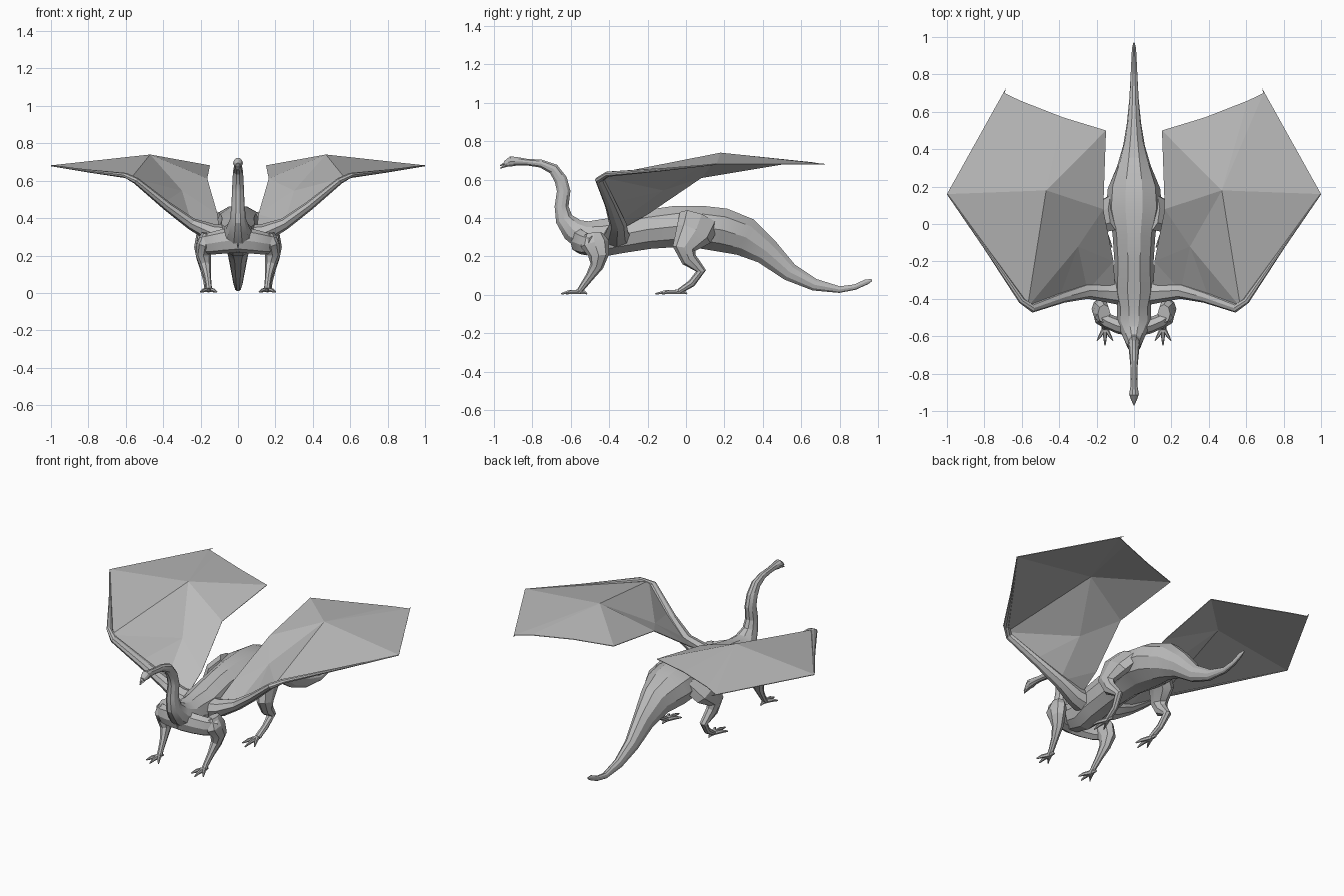
import bpy, bmesh, math
from mathutils import Vector

if "Cube" in bpy.data.objects:
    bpy.data.objects.remove(bpy.data.objects["Cube"])

grey = bpy.data.materials.new("stone grey")
grey.diffuse_color = (0.5, 0.5, 0.5, 1)
grey.use_nodes = True
grey.node_tree.nodes["Principled BSDF"].inputs["Base Color"].default_value = grey.diffuse_color


def finish(name, bm, mirror=False, smooth=True, thickness=0):
    """Turn a bmesh into a named object, optionally mirrored across x."""
    bmesh.ops.recalc_face_normals(bm, faces=bm.faces)
    mesh = bpy.data.meshes.new(name)
    bm.to_mesh(mesh)
    bm.free()
    mesh.materials.append(grey)
    for p in mesh.polygons:
        p.use_smooth = smooth
    if smooth:
        mesh.set_sharp_from_angle(angle=math.radians(22))
    ob = bpy.data.objects.new(name, mesh)
    bpy.context.collection.objects.link(ob)
    if thickness:
        mod = ob.modifiers.new("thickness", 'SOLIDIFY')
        mod.thickness = thickness
        mod.offset = 0
    if mirror:
        ob.modifiers.new("mirror", 'MIRROR')
    return ob


def loft(bm, sections, n=8, ref=(1, 0, 0)):
    """Skin elliptical rings (x, y, z, half width along ref, other half width)."""
    pts = [Vector(s[:3]) for s in sections]
    rings = []
    for i, s in enumerate(sections):
        t = (pts[min(i + 1, len(pts) - 1)] - pts[max(i - 1, 0)]).normalized()
        side = Vector(ref)
        side = (side - t * side.dot(t)).normalized()
        up = t.cross(side)
        rings.append([bm.verts.new(pts[i] + side * s[3] * math.cos(2 * math.pi * k / n)
                                   + up * s[4] * math.sin(2 * math.pi * k / n)) for k in range(n)])
    for r, q in zip(rings, rings[1:]):
        for k in range(n):
            bm.faces.new((r[k], r[(k + 1) % n], q[(k + 1) % n], q[k]))
    bm.faces.new(rings[0])
    bm.faces.new(rings[-1])


# Head, neck, trunk and tail: y, z, half width, half height
spine = [(-.945, .682, .014, .014), (-.91, .695, .026, .028),
         (-.875, .695, .02, .022), (-.83, .691, .018, .018), (-.755, .683, .02, .022),
         (-.69, .655, .026, .03), (-.652, .60, .03, .035), (-.637, .54, .032, .037),
         (-.648, .46, .036, .038), (-.635, .395, .043, .048), (-.59, .34, .065, .066),
         (-.53, .305, .09, .085), (-.44, .295, .09, .103), (-.35, .31, .11, .1),
         (-.2, .34, .105, .107), (-.05, .356, .115, .113), (.08, .352, .15, .117),
         (.19, .337, .14, .12), (.31, .30, .09, .107), (.42, .225, .058, .075),
         (.54, .118, .038, .05), (.67, .052, .025, .033), (.8, .027, .018, .018),
         (.88, .04, .014, .015), (.94, .067, .011, .015), (.968, .076, .004, .006)]
bm = bmesh.new()
loft(bm, [(0, *s) for s in spine], 10)
finish("body_neck_and_tail", bm)

# Open beak: upper and lower jaw
for name, base, tip in (("upper_beak", .69, .672), ("lower_beak", .677, .658)):
    bm = bmesh.new()
    loft(bm, [(0, -.925, base, .016, .01), (0, -.95, (base + tip) / 2, .011, .007),
              (0, -.968, tip, .003, .003)], 6)
    finish(name, bm)


def leg(name, sections, ankle, reach):
    """One leg with three front toes and a short back toe, mirrored."""
    bm = bmesh.new()
    loft(bm, sections, 8)
    x, y = ankle
    for dx, dy in ((-.042, -reach * .72), (0, -reach), (.042, -reach * .72), (0, .04)):
        loft(bm, [(x, y, .016, .014, .013), (x + dx * .6, y + dy * .6, .014, .009, .011),
                  (x + dx, y + dy, .005, .003, .004)], 6)
    finish(name, bm, mirror=True)


leg("front_legs",
    [(.16, -.48, .315, .035, .05), (.175, -.475, .265, .045, .075), (.185, -.455, .205, .042, .054),
     (.175, -.465, .15, .03, .035), (.165, -.50, .095, .02, .023), (.157, -.54, .04, .016, .017),
     (.155, -.56, .012, .018, .013)], (.155, -.555), .095)
leg("hind_legs",
    [(.10, .07, .39, .05, .11), (.17, .04, .315, .055, .098), (.195, -.01, .24, .04, .06),
     (.19, .015, .185, .032, .042), (.178, .078, .125, .024, .026), (.167, .03, .06, .018, .02),
     (.16, -.035, .018, .02, .014)], (.16, -.035), .125)

# Shoulder yoke joining the chest to the front legs
bm = bmesh.new()
loft(bm, [(.0, -.56, .285, .045, .07), (.08, -.545, .275, .042, .065),
          (.14, -.52, .265, .04, .06), (.195, -.485, .26, .03, .05)], 8, ref=(0, 1, 0))
finish("shoulders", bm, mirror=True)

# Wing arm and leading edge finger
bm = bmesh.new()
loft(bm, [(.04, -.36, .30, .08, .065), (.14, -.36, .32, .06, .05), (.25, -.355, .37, .045, .032),
          (.38, -.39, .465, .032, .025), (.545, -.45, .60, .024, .018), (.6, -.41, .628, .018, .014),
          (.8, -.12, .652, .008, .008), (.998, .16, .68, .003, .003)], 8, ref=(0, 1, 0))
finish("wing_arms", bm, mirror=True)

# Wing membrane: named corner points and the panels between them
corner = dict(shoulder=(.10, -.36, .33), arm=(.25, -.355, .375), forearm=(.40, -.39, .48),
              wrist=(.57, -.445, .615), tip=(1, .16, .68), ridge=(.47, .18, .738),
              hook=(.685, .725, .68), claw=(.692, .70, .681), back=(.61, .66, .688),
              mid=(.38, .57, .688), inner=(.15, .5, .68), notch=(.165, .08, .61),
              fold=(.30, -.12, .545), flank=(.11, -.2, .42))
panels = ["wrist tip ridge", "tip hook claw", "tip claw ridge", "claw back ridge",
          "back mid ridge", "mid inner ridge", "inner notch ridge", "notch fold ridge",
          "fold wrist ridge", "fold forearm wrist", "fold arm forearm", "fold flank arm",
          "fold notch flank", "flank shoulder arm"]
bm = bmesh.new()
v = {k: bm.verts.new(p) for k, p in corner.items()}
for p in panels:
    bm.faces.new([v[k] for k in p.split()])
finish("wing_membranes", bm, mirror=True, smooth=False, thickness=.004)
